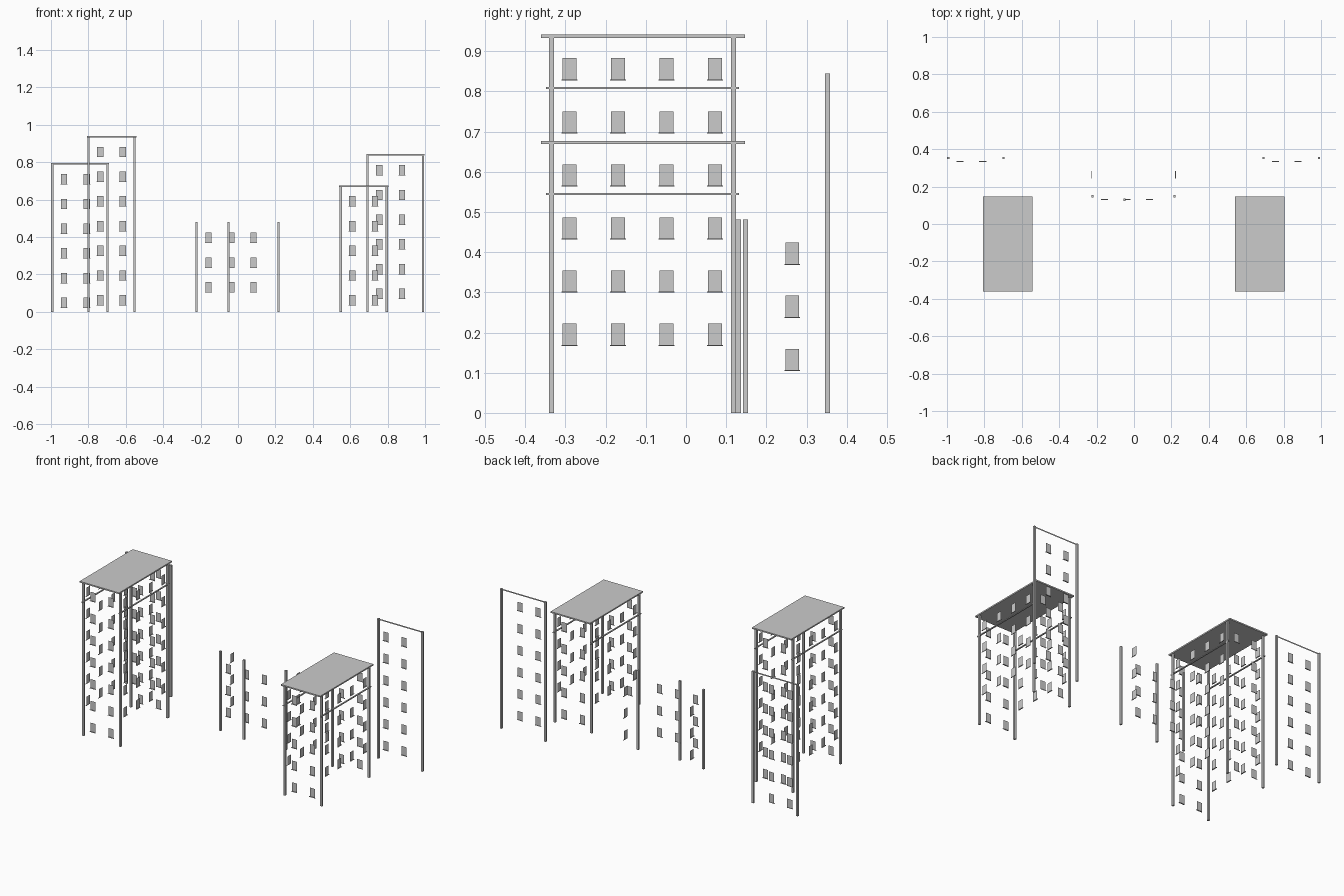
import bpy
import bmesh
from mathutils import Vector

if "Cube" in bpy.data.objects:
    bpy.data.objects.remove(bpy.data.objects["Cube"])

PITCH = 0.132       # storey height
# outward wall normals
FRONT, BACK, LEFT, RIGHT = (0, -1), (0, 1), (-1, 0), (1, 0)


def finish(name, bm):
    me = bpy.data.meshes.new(name)
    bm.to_mesh(me)
    bm.free()
    ob = bpy.data.objects.new(name, me)
    bpy.context.collection.objects.link(ob)
    return ob


def boxes(name, items):
    """One object made of axis-aligned boxes given as (centre, size)."""
    bm = bmesh.new()
    for c, s in items:
        cube = bmesh.ops.create_cube(bm, size=1.0)["verts"]
        bmesh.ops.scale(bm, vec=s, verts=cube)
        bmesh.ops.translate(bm, vec=c, verts=cube)
    return finish(name, bm)


def strip(bm, origin, normal, width, profile):
    """Open strip on a wall: profile of (outward, height) points swept over width."""
    out = Vector((*normal, 0))
    along = Vector((-normal[1], normal[0], 0)) * (width / 2)
    rows = []
    for d, h in profile:
        p = Vector(origin) + out * d + Vector((0, 0, h))
        rows.append((bm.verts.new(p - along), bm.verts.new(p + along)))
    for (a, b), (c, d) in zip(rows, rows[1:]):
        bm.faces.new((a, b, d, c))


def windows(name, places, z0, rows, normal):
    """Flat panes, each with a small projecting sill."""
    bm = bmesh.new()
    for x, y in places:
        for r in range(rows):
            at = (x, y, z0 + r * PITCH)
            strip(bm, at, normal, 0.034, [(0, -0.0265), (0, 0.0265)])
            strip(bm, at, normal, 0.039,
                  [(0, -0.029), (0.004, -0.029), (0.004, -0.0265), (0, -0.0265)])
    finish(name, bm)


def posts(name, places, height):
    boxes(name, [((x, y, height / 2), (0.0115, 0.0125, height)) for x, y in places])


def tower(name, cx, top, rows):
    y0, y1 = -0.335, 0.118
    # overhanging flat roof
    boxes(name + "_roof", [((cx, -0.107, top - 0.004), (0.264, 0.507, 0.008))])
    # corner posts
    posts(name + "_corner_posts",
          [(cx + s * 0.123, y) for s in (-1, 1) for y in (y0, y1)], top - 0.008)
    # string course along each long side
    bm = bmesh.new()
    for s in (-1, 1):
        strip(bm, (cx + s * 0.121, -0.108, top - 0.132), (s, 0), 0.48,
              [(0, -0.0025), (0.008, -0.0025), (0.008, 0.0025), (0, 0.0025), (0, -0.0025)])
    finish(name + "_side_bands", bm)
    # front and back windows include the ground floor, side windows do not
    for wall, y, n in (("front", y0, FRONT), ("back", y1, BACK)):
        windows(f"{name}_{wall}_windows", [(cx - 0.0605, y), (cx + 0.0605, y)],
                0.064, rows, n)
    for wall, n in (("left", LEFT), ("right", RIGHT)):
        windows(f"{name}_{wall}_windows",
                [(cx + n[0] * 0.125, -0.29 + i * 0.1207) for i in range(4)],
                0.064 + PITCH, rows - 1, n)


def facade(name, cx, top, z0):
    # two posts joined by a thin top beam, with two window columns
    posts(name + "_posts", [(cx - 0.148, 0.3525), (cx + 0.148, 0.3525)], top)
    bm = bmesh.new()
    strip(bm, (cx, 0.3525, top), FRONT, 0.31, [(0, -0.008), (0, 0)])
    finish(name + "_top_beam", bm)
    windows(name + "_windows", [(cx - 0.085, 0.336), (cx + 0.036, 0.336)], z0, 6, FRONT)


# Towers
tower("left_tower", -0.676, 0.941, 7)
tower("right_tower", 0.672, 0.677, 5)

# Rear facades
facade("left_rear", -0.845, 0.797, 0.05)
facade("right_rear", 0.841, 0.845, 0.098)

# Low central block
posts("centre_posts", [(-0.221, 0.1485), (-0.05, 0.13), (0.216, 0.1485)], 0.481)
windows("centre_front_windows", [(-0.158, 0.133), (-0.037, 0.133), (0.083, 0.133)],
        0.133, 3, FRONT)
for side, x, n in (("left", -0.224, LEFT), ("right", 0.22, RIGHT)):
    windows(f"centre_{side}_windows", [(x, 0.264)], 0.133, 3, n)
